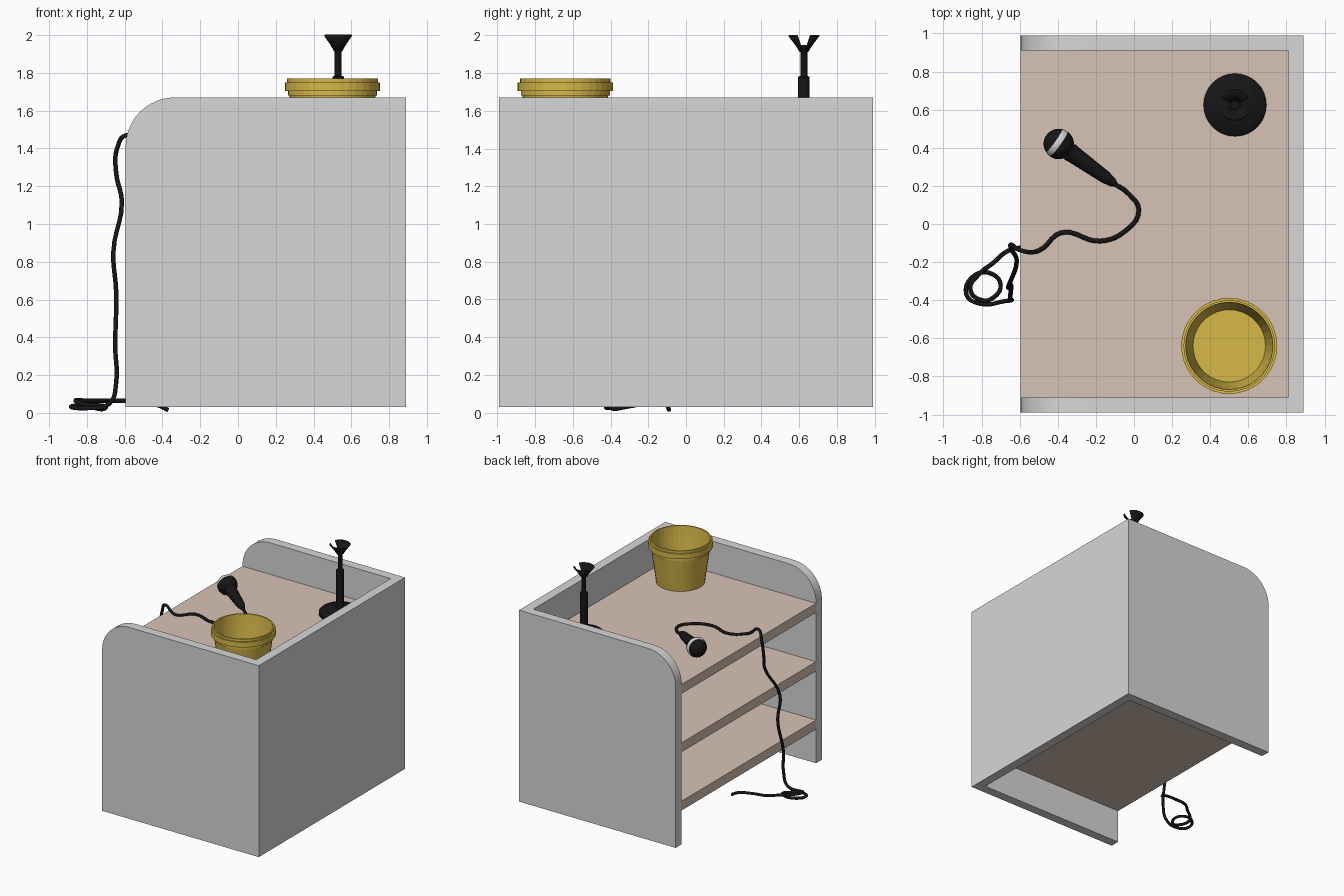
import bpy, bmesh, math
from mathutils import Vector

cube = bpy.data.objects.get("Cube")
if cube:
    bpy.data.objects.remove(cube, do_unlink=True)


def material(name, rgb):
    m = bpy.data.materials.new(name)
    m.use_nodes = True
    m.diffuse_color = (*rgb, 1)
    m.node_tree.nodes["Principled BSDF"].inputs["Base Color"].default_value = (*rgb, 1)
    return m


GREY = material("panel grey", (0.68, 0.68, 0.68))
WOOD = material("shelf beige", (0.68, 0.54, 0.46))
GOLD = material("bucket gold", (0.68, 0.48, 0.065))
BLACK = material("matte black", (0.008, 0.008, 0.008))
SILVER = material("grille silver", (0.65, 0.65, 0.65))


def finish(name, bm, *mats, smooth=None):
    bmesh.ops.recalc_face_normals(bm, faces=bm.faces[:])
    mesh = bpy.data.meshes.new(name)
    bm.to_mesh(mesh)
    bm.free()
    ob = bpy.data.objects.new(name, mesh)
    bpy.context.collection.objects.link(ob)
    for m in mats:
        mesh.materials.append(m)
    if smooth:
        bpy.ops.object.select_all(action="DESELECT")
        ob.select_set(True)
        bpy.context.view_layer.objects.active = ob
        bpy.ops.object.shade_smooth_by_angle(angle=math.radians(smooth))
    return ob


def box(name, lo, hi, mat):
    bm = bmesh.new()
    bmesh.ops.create_cube(bm, size=1)
    for v in bm.verts:
        v.co = [(a + b) / 2 + c * (b - a) for a, b, c in zip(lo, hi, v.co)]
    return finish(name, bm, mat)


def lathe(name, profile, origin, mats, axis=(0, 0, 1), steps=32, smooth=None):
    """Spin (radius, height) points about an axis through origin."""
    bm = bmesh.new()
    vs = [bm.verts.new((r, 0, h)) for r, h in profile]
    es = [bm.edges.new(p) for p in zip(vs, vs[1:])]
    bmesh.ops.spin(bm, geom=vs + es, cent=(0, 0, 0), axis=(0, 0, 1),
                   angle=math.tau, steps=steps)
    bmesh.ops.remove_doubles(bm, verts=bm.verts[:], dist=0.0005)
    ob = finish(name, bm, *mats, smooth=smooth)
    ob.rotation_mode = "QUATERNION"
    ob.rotation_quaternion = Vector((0, 0, 1)).rotation_difference(Vector(axis))
    ob.location = origin
    return ob


# Counter shell: rounded side outline, hollowed out to leave three walls
X0, X1, Y, Z0, Z1, T, R = -0.595, 0.89, 0.99, 0.03, 1.67, 0.08, 0.26
outline = [(X1, Z0), (X1, Z1)]
for i in range(13):
    a = math.pi / 2 * (1 + i / 12)
    outline.append((X0 + R + R * math.cos(a), Z1 - R + R * math.sin(a)))
outline.append((X0, Z0))
bm = bmesh.new()
face = bm.faces.new([bm.verts.new((x, -Y, z)) for x, z in outline])
ext = bmesh.ops.extrude_face_region(bm, geom=[face])
bmesh.ops.translate(bm, vec=(0, 2 * Y, 0),
                    verts=[g for g in ext["geom"] if isinstance(g, bmesh.types.BMVert)])
shell = finish("counter_shell", bm, GREY)
cutter = box("shell_cutter", (-1, T - Y, -1), (X1 - T, Y - T, 3), GREY)
cutter.hide_render = True
mod = shell.modifiers.new("hollow", "BOOLEAN")
mod.operation, mod.solver, mod.object = "DIFFERENCE", "EXACT", cutter
hollow = bpy.data.meshes.new_from_object(
    shell.evaluated_get(bpy.context.evaluated_depsgraph_get()))
shell.modifiers.clear()
shell.data = hollow
bpy.data.objects.remove(cutter, do_unlink=True)
bpy.ops.object.select_all(action="DESELECT")
shell.select_set(True)
bpy.context.view_layer.objects.active = shell
bpy.ops.object.shade_smooth_by_angle(angle=math.radians(25))

# Shelves
for name, top in (("bottom_shelf", 0.40), ("middle_shelf", 0.90), ("top_shelf", 1.40)):
    box(name, (X0, T - Y, top - T), (X1 - T, Y - T, top), WOOD)

# Bucket with stepped rim
lathe("bucket", [(0, 0), (0.19, 0), (0.228, 0.28), (0.236, 0.28), (0.236, 0.305),
                 (0.252, 0.305), (0.252, 0.35), (0.24, 0.35), (0.24, 0.37),
                 (0.229, 0.37), (0.222, 0.29), (0.19, 0.015), (0, 0.015)],
      (0.5, -0.64, 1.40), [GOLD], steps=36)

# Microphone stand: domed foot, two-stage pole, flared clip
SX, SY = 0.53, 0.625
lathe("stand_foot", [(0, 0), (0.165, 0), (0.165, 0.025), (0.15, 0.04), (0.05, 0.055),
                     (0, 0.055)], (SX, SY, 1.40), [BLACK], smooth=40)
lathe("stand_pole", [(0, 0), (0.03, 0), (0.03, 0.34), (0.018, 0.345), (0.018, 0.47),
                     (0.024, 0.48), (0.024, 0.51), (0, 0.51)],
      (SX, SY, 1.44), [BLACK], steps=20, smooth=40)
for name, side in (("clip_front", -1), ("clip_back", 1)):
    bm = bmesh.new()
    rows = []
    for r, z in ((0.02, 1.915), (0.042, 1.95), (0.08, 2.0)):
        row = []
        for i in range(9):
            a = math.radians(-64 + 16 * i)
            row.append(bm.verts.new((SX + r * math.sin(a), SY + side * r * math.cos(a), z)))
        rows.append(row)
    for low, high in zip(rows, rows[1:]):
        for i in range(8):
            bm.faces.new((low[i], low[i + 1], high[i + 1], high[i]))
    clip = finish(name, bm, BLACK, smooth=40)
    sol = clip.modifiers.new("thickness", "SOLIDIFY")
    sol.thickness, sol.offset = 0.008, 0

# Microphone lying on the top shelf: ball head, collar, tapered handle
head, tail = Vector((-0.395, 0.42, 1.48)), Vector((-0.10, 0.21, 1.44))
ball = [(0.08 * math.sin(math.pi * i / 16), -0.08 * math.cos(math.pi * i / 16))
        for i in range(14)]
mic = lathe("microphone", ball + [(0.05, 0.075), (0.046, 0.10), (0.034, 0.30),
                                  (0.024, 0.35), (0.014, 0.37), (0, 0.37)],
            head, [BLACK, SILVER], axis=(tail - head).normalized(), steps=28, smooth=40)
for p in mic.data.polygons:
    if -0.035 < p.center.z < 0.0:
        p.material_index = 1


# Cable: across the shelf, over the edge, down to a floor coil and under the counter
def cable(name, points, radius):
    cu = bpy.data.curves.new(name, "CURVE")
    cu.dimensions = "3D"
    cu.bevel_depth, cu.bevel_resolution, cu.resolution_u = radius, 2, 5
    cu.use_fill_caps = True
    sp = cu.splines.new("BEZIER")
    sp.bezier_points.add(len(points) - 1)
    for bp, co in zip(sp.bezier_points, points):
        bp.co = co
        bp.handle_left_type = bp.handle_right_type = "AUTO"
    cu.materials.append(BLACK)
    bpy.context.collection.objects.link(bpy.data.objects.new(name, cu))


S = 1.413
on_shelf = [(-0.11, 0.215, 1.44), (-0.03, 0.16, S), (0.025, 0.07, S), (-0.05, -0.04, S),
            (-0.18, -0.09, S), (-0.38, -0.045, S), (-0.5, -0.14, S)]
hanging = [(-0.59, -0.14, 1.47), (-0.64, -0.11, 1.4), (-0.645, -0.13, 1.27),
           (-0.615, -0.19, 1.12), (-0.66, -0.33, 0.85), (-0.645, -0.32, 0.64),
           (-0.65, -0.39, 0.35), (-0.645, -0.40, 0.16)]
coil = [(-0.68, -0.405, 0.05), (-0.80, -0.42, 0.025), (-0.88, -0.37, 0.03),
        (-0.83, -0.265, 0.04), (-0.74, -0.265, 0.04), (-0.70, -0.32, 0.03),
        (-0.73, -0.38, 0.02), (-0.80, -0.40, 0.04), (-0.86, -0.34, 0.065),
        (-0.81, -0.26, 0.065), (-0.74, -0.205, 0.065), (-0.66, -0.14, 0.065),
        (-0.55, -0.12, 0.06), (-0.42, -0.10, 0.04), (-0.37, -0.09, 0.015)]
cable("microphone_cable", on_shelf + hanging + coil, 0.012)
